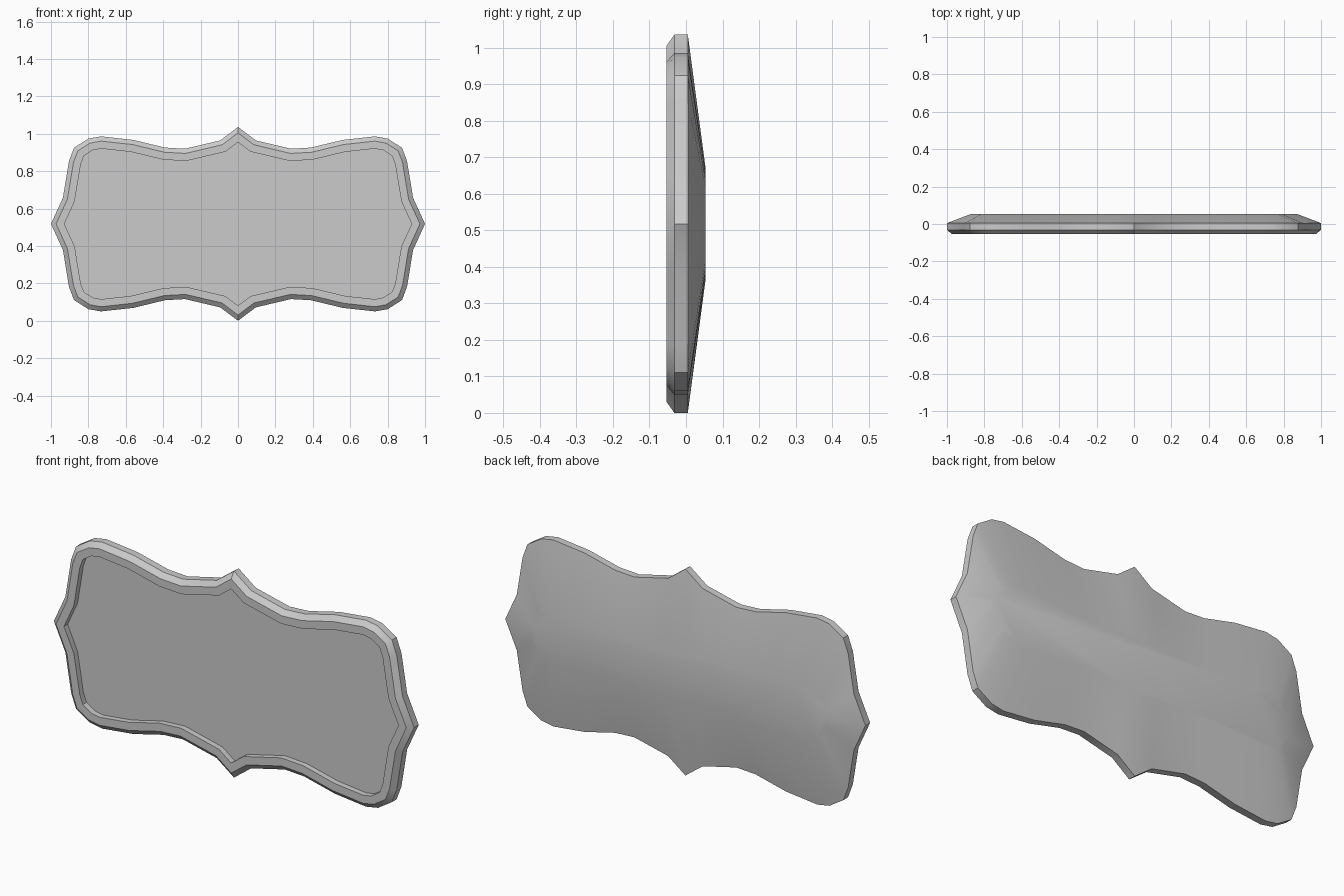
import bpy, bmesh, math
from mathutils import Vector

if "Cube" in bpy.data.objects:
    bpy.data.objects.remove(bpy.data.objects["Cube"])

ZC = 0.518
# Upper right quarter of the outline, from top point to side point (z from centre)
Q = [(0, .518), (.096, .446), (.283, .402), (.39, .408), (.56, .449), (.733, .468),
     (.80, .456), (.877, .407), (.904, .335), (.936, .14), (1.0, 0)]

# Mirror the quarter into a closed clockwise loop
half = Q + [(x, -z) for x, z in Q[-2::-1]]
loop = [Vector(p) for p in half + [(-x, z) for x, z in half[-2:0:-1]]]


def inset(pts, d):
    out = []
    for i, p in enumerate(pts):
        a = (p - pts[i - 1]).normalized()
        b = (pts[(i + 1) % len(pts)] - p).normalized()
        na, nb = Vector((a.y, -a.x)), Vector((b.y, -b.x))
        out.append(p + (na + nb) * d / (1 + na.dot(nb)))
    return out


bm = bmesh.new()


def ring(pts, y):
    return [bm.verts.new((p.x, y, p.y + ZC)) for p in pts]


# Layers from the domed back, round the edge, to the recessed front panel
lip = inset(loop, .065)
rings = [ring([Vector((p.x * .87, p.y * .29)) for p in loop], .054),
         ring(loop, .005),
         ring(loop, -.032),
         ring(inset(loop, .025), -.054),
         ring(lip, -.054),
         ring(lip, -.025)]
n = len(loop)
for r, s in zip(rings, rings[1:]):
    for i in range(n):
        j = (i + 1) % n
        bm.faces.new((r[i], r[j], s[j], s[i]))
bm.faces.new(rings[0])
bm.faces.new(rings[-1])
bmesh.ops.recalc_face_normals(bm, faces=bm.faces[:])

me = bpy.data.meshes.new("sign_plaque")
bm.to_mesh(me)
bm.free()
ob = bpy.data.objects.new("sign_plaque", me)
bpy.context.collection.objects.link(ob)
bpy.context.view_layer.objects.active = ob
ob.select_set(True)
bpy.ops.object.shade_smooth_by_angle(angle=math.radians(32))
